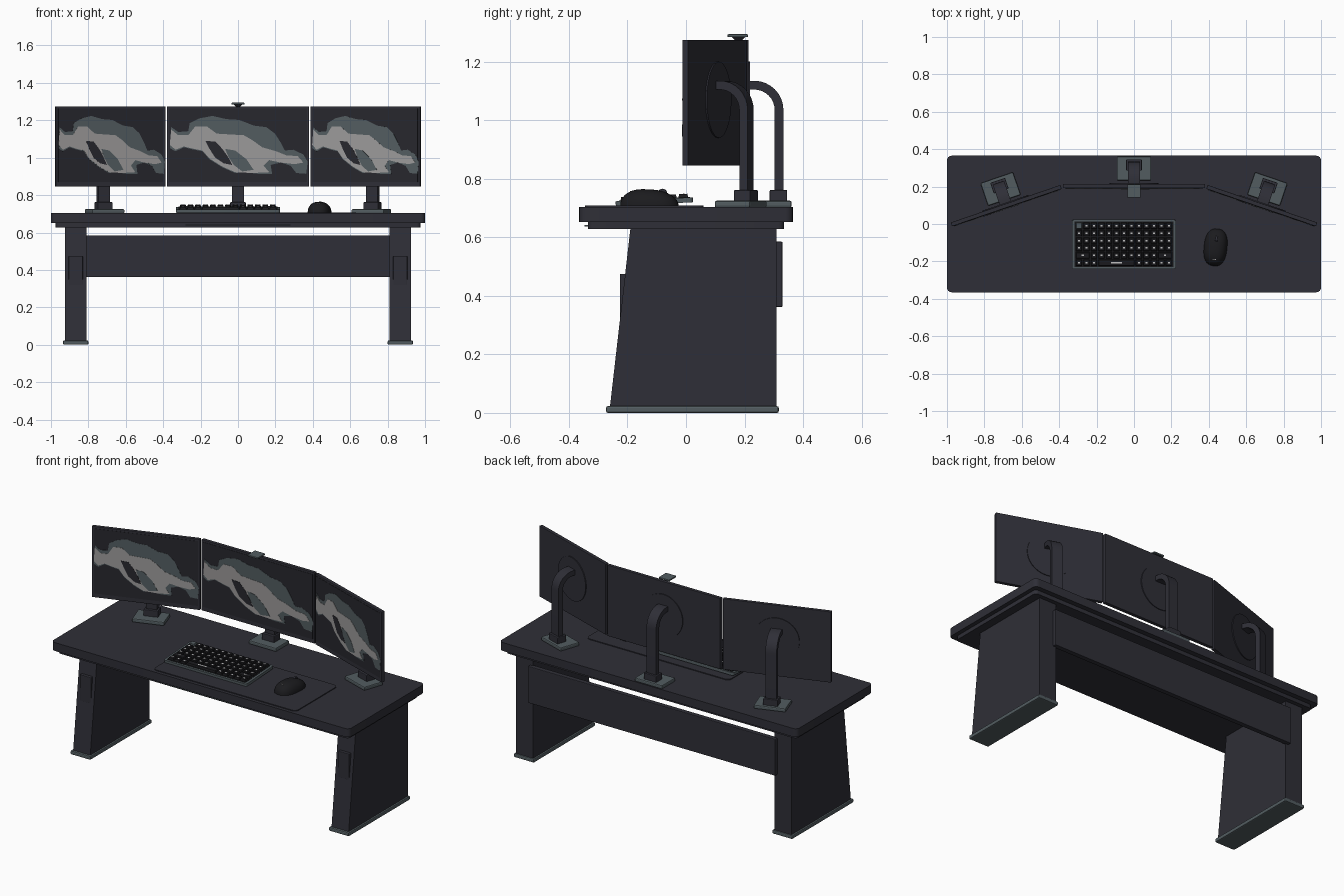
import bpy, bmesh, math
from mathutils import Matrix, Vector

if "Cube" in bpy.data.objects:
    bpy.data.objects.remove(bpy.data.objects["Cube"])


def colour(name, r, g, b):
    m = bpy.data.materials.new(name)
    m.diffuse_color = (r, g, b, 1)
    m.use_nodes = True
    m.node_tree.nodes["Principled BSDF"].inputs["Base Color"].default_value = m.diffuse_color
    return m


DARK = colour("charcoal", 0.028, 0.028, 0.038)
SCREEN = colour("screen dark", 0.020, 0.020, 0.026)
SLATE = colour("slate", 0.085, 0.108, 0.118)
LIGHT = colour("light grey", 0.33, 0.32, 0.32)
BLACK = colour("black plastic", 0.011, 0.011, 0.013)
WHITE = colour("key mark", 0.55, 0.55, 0.55)
I = Matrix.Identity(4)


def finish(name, bm, mat, m=I, bevel=0, smooth=False):
    bmesh.ops.recalc_face_normals(bm, faces=bm.faces)
    me = bpy.data.meshes.new(name)
    bm.to_mesh(me)
    bm.free()
    me.materials.append(mat)
    ob = bpy.data.objects.new(name, me)
    bpy.context.collection.objects.link(ob)
    ob.matrix_world = m
    if bevel:
        b = ob.modifiers.new("bevel", 'BEVEL')
        b.width, b.segments, b.limit_method = bevel, 2, 'ANGLE'
    if smooth:
        bpy.context.view_layer.objects.active = ob
        ob.select_set(True)
        bpy.ops.object.shade_smooth_by_angle(angle=math.radians(35))
        ob.select_set(False)
    return ob


def add_box(bm, x0, x1, y0, y1, z0, z1):
    m = Matrix.Translation(((x0 + x1) / 2, (y0 + y1) / 2, (z0 + z1) / 2)) @ Matrix.Diagonal((x1 - x0, y1 - y0, z1 - z0, 1))
    return bmesh.ops.create_cube(bm, size=1, matrix=m)["verts"]


def box(name, mat, x0, x1, y0, y1, z0, z1, m=I, bevel=0):
    bm = bmesh.new()
    add_box(bm, x0, x1, y0, y1, z0, z1)
    return finish(name, bm, mat, m, bevel)


def prism(name, mat, pts, depth, m=I, bevel=0, smooth=False):
    """Extrude a closed 3D outline by a vector."""
    bm = bmesh.new()
    f = bm.faces.new([bm.verts.new(p) for p in pts])
    g = bmesh.ops.extrude_face_region(bm, geom=[f])
    bmesh.ops.translate(bm, vec=depth, verts=[v for v in g["geom"] if isinstance(v, bmesh.types.BMVert)])
    return finish(name, bm, mat, m, bevel, smooth)


def slab(name, mat, x0, x1, y0, y1, z0, z1, r, m=I):
    """Flat slab with rounded corners seen from above."""
    pts = []
    for cx, cy, a0 in ((x1 - r, y1 - r, 0), (x0 + r, y1 - r, 90), (x0 + r, y0 + r, 180), (x1 - r, y0 + r, 270)):
        for k in range(5):
            a = math.radians(a0 + k * 22.5)
            pts.append((cx + r * math.cos(a), cy + r * math.sin(a), z0))
    return prism(name, mat, pts, (0, 0, z1 - z0), m, smooth=True)


# Desk top, under-frame and back panel
slab("desk_top", DARK, -1, 1, -0.365, 0.365, 0.652, 0.703, 0.025)
slab("under_frame", DARK, -0.975, 0.975, -0.335, 0.335, 0.628, 0.652, 0.02)
box("front_handle", SLATE, -0.28, 0.28, -0.347, -0.33, 0.637, 0.642)
box("back_panel", DARK, -0.83, 0.83, 0.30, 0.33, 0.362, 0.585, bevel=0.004)

# Legs with feet and front cover plates
for s, side in ((-1, "left"), (1, "right")):
    x0, x1 = sorted((s * 0.81, s * 0.925))
    prism(side + "_leg", DARK, [(x0, -0.26, 0.02), (x0, 0.31, 0.02), (x0, 0.31, 0.63), (x0, -0.19, 0.63)],
          (x1 - x0, 0, 0))
    box(side + "_foot", SLATE, x0 - 0.01, x1 + 0.01, -0.273, 0.317, 0, 0.023, bevel=0.006)
    box(side + "_leg_cover", DARK, x0 + 0.02, x1 - 0.02, -0.226, -0.19, 0.315, 0.475, bevel=0.004)

# Picture shapes in percent of the screen size
SHAPE = [(3, 74), (8, 68), (15, 69), (16, 79), (23, 85), (32, 88), (42, 84), (51, 83), (61, 76), (70, 74), (76, 66),
         (80, 55), (83, 45), (89, 46), (96, 40), (99, 31), (98, 16), (91, 17), (87, 26), (80, 30), (73, 27), (74, 16),
         (64, 16), (54, 18), (48, 17), (39, 24), (30, 34), (25, 44), (19, 46), (12, 49), (6, 44), (2, 48)]
BAND = [(3, 71), (8, 64), (15, 64), (20, 75), (28, 75), (35, 66), (44, 65), (54, 64), (60, 58), (67, 49), (77, 44),
        (84, 39), (92, 38), (96, 30), (90, 28), (80, 30), (72, 33), (68, 26), (72, 18), (60, 17), (48, 18), (39, 25),
        (30, 35), (25, 45), (19, 47), (12, 50), (6, 46), (2, 52)]
HOLE = [(27, 57), (34, 56), (39, 47), (43, 37), (46, 27), (40, 29), (34, 36), (30, 47)]
PATCH = [(41, 47), (48, 45), (56, 34), (61, 21), (53, 19), (47, 27), (43, 38)]


def station(name, w, m):
    """Monitor, picture, back disc, bent arm and base; local y = 0 is the panel centre."""
    h = w / 2
    box(name + "_monitor", DARK, -h, h, -0.011, 0.011, 0.845, 1.275, m, 0.003)
    box(name + "_screen", SCREEN, -h + 0.012, h - 0.012, -0.0125, -0.01, 0.87, 1.263, m)
    for k, (part, mat, pts) in enumerate((("picture", SLATE, SHAPE), ("picture_band", LIGHT, BAND),
                                          ("picture_gap", SCREEN, HOLE), ("picture_patch", SLATE, PATCH))):
        prism(name + "_" + part, mat, [(-h + w * u / 100, -0.0142 - k * 0.0012, 0.845 + 0.43 * v / 100) for u, v in pts],
              (0, 0.0012, 0), m)
    bm = bmesh.new()
    bmesh.ops.create_cone(bm, cap_ends=True, segments=40, radius1=0.13, radius2=0.13, depth=0.01, matrix=Matrix.Translation(
        (0, 0.011, 1.07)) @ Matrix.Rotation(math.pi / 2, 4, 'X'))
    finish(name + "_back_disc", bm, DARK, m, smooth=True)
    # Arm: flat bar leaving the disc, bending down to the collar
    cy, cz = 0.03, 1.035
    arc = [math.radians(90 - 11.25 * k) for k in range(9)]
    outer = [(cy + 0.1 * math.cos(a), cz + 0.1 * math.sin(a)) for a in arc]
    inner = [(cy + 0.07 * math.cos(a), cz + 0.07 * math.sin(a)) for a in reversed(arc)]
    side = [(0.01, cz + 0.1)] + outer + [(cy + 0.1, 0.73), (cy + 0.07, 0.73)] + inner + [(0.01, cz + 0.07)]
    prism(name + "_arm", DARK, [(-0.032, y, z) for y, z in side], (0.064, 0, 0), m, smooth=True)
    box(name + "_collar", DARK, -0.042, 0.042, 0.083, 0.143, 0.72, 0.762, m, 0.004)
    box(name + "_base", SLATE, -0.092, 0.092, 0.03, 0.158, 0.702, 0.725, m, 0.006)


station("centre", 0.76, Matrix.Translation((0, 0.203, 0)))
for s, side in ((-1, "left"), (1, "right")):
    station(side, 0.62, Matrix.Translation((s * 0.683, 0.098, 0)) @ Matrix.Rotation(-s * math.radians(18.9), 4, 'Z'))

# Webcam clipped on the centre monitor
box("webcam", SLATE, -0.035, 0.035, 0.142, 0.212, 1.284, 1.294, bevel=0.003)
bm = bmesh.new()
bmesh.ops.create_cone(bm, cap_ends=True, segments=4, radius1=0.015, radius2=0.035, depth=0.014,
                      matrix=Matrix.Translation((0, 0.18, 1.279)) @ Matrix.Rotation(math.pi / 4, 4, 'Z'))
finish("webcam_clip", bm, DARK)

# Desk mat
slab("desk_mat", DARK, -0.33, 0.63, -0.345, 0.06, 0.702, 0.708, 0.025)

# Keyboard: slightly tilted tray, dark deck, keycaps and key marks
kb = Matrix.Translation((-0.054, -0.108, 0.715)) @ Matrix.Rotation(math.radians(3), 4, 'X')
slab("keyboard_tray", SLATE, -0.278, 0.278, -0.132, 0.132, -0.002, 0.015, 0.012, kb)
box("keyboard_deck", BLACK, -0.264, 0.264, -0.12, 0.122, 0.01, 0.017, kb)
caps, marks, corner = bmesh.new(), bmesh.new(), bmesh.new()
P = 0.04
for row in range(6):
    y = 0.1 - row * 0.0396
    cells = [(c, c) for c in range(13)]
    if row == 5:
        cells = [(0, 0), (1, 1), (2, 2), (3, 7)] + [(c, c) for c in range(8, 13)]
    elif row == 4:
        cells = [(0, 1)] + [(c, c) for c in range(2, 11)] + [(11, 12)]
    for a, b in cells:
        x0, x1 = -6.5 * P + a * P + 0.003, -5.5 * P + b * P - 0.003
        first = row == 0 and a == 0
        top = add_box(corner if first else caps, x0, x1, y - 0.017, y + 0.017, 0.016, 0.028)
        mid = Vector(((x0 + x1) / 2, y, 0))
        for v in top:
            if v.co.z > 0.02:
                v.co.x += 0.003 if v.co.x < mid.x else -0.003
                v.co.y += 0.003 if v.co.y < y else -0.003
        if not first:
            r = 0.03 if b - a > 2 else 0.0055
            add_box(marks, mid.x - r, mid.x + r, y - 0.004, y + 0.004, 0.0275, 0.0287)
finish("keycaps", caps, BLACK, kb)
finish("corner_key", corner, SLATE, kb)
finish("key_marks", marks, WHITE, kb)

# Mouse: boxy half dome with a wheel and a small stripe
mm = Matrix.Translation((0.436, -0.125, 0.708)) @ Matrix.Rotation(math.radians(-6), 4, 'Z')
bm = bmesh.new()
bmesh.ops.create_uvsphere(bm, u_segments=32, v_segments=16, radius=1)
bmesh.ops.bisect_plane(bm, geom=bm.verts[:] + bm.edges[:] + bm.faces[:], plane_co=(0, 0, 0), plane_no=(0, 0, -1),
                       clear_outer=True)
for v in bm.verts:
    x, y, z = v.co
    v.co = (math.copysign(abs(x) ** 0.8, x) * 0.062, math.copysign(abs(y) ** 0.8, y) * 0.1, z * (0.056 - 0.008 * y))
bmesh.ops.holes_fill(bm, edges=[e for e in bm.edges if e.is_boundary])
finish("mouse", bm, BLACK, mm, smooth=True)
bm = bmesh.new()
bmesh.ops.create_cone(bm, cap_ends=True, segments=20, radius1=0.015, radius2=0.015, depth=0.012,
                      matrix=Matrix.Translation((0, 0.045, 0.043)) @ Matrix.Rotation(math.pi / 2, 4, 'Y'))
finish("mouse_wheel", bm, DARK, mm, smooth=True)
box("mouse_stripe", LIGHT, -0.009, 0.009, -0.066, -0.063, 0.042, 0.051, mm)
